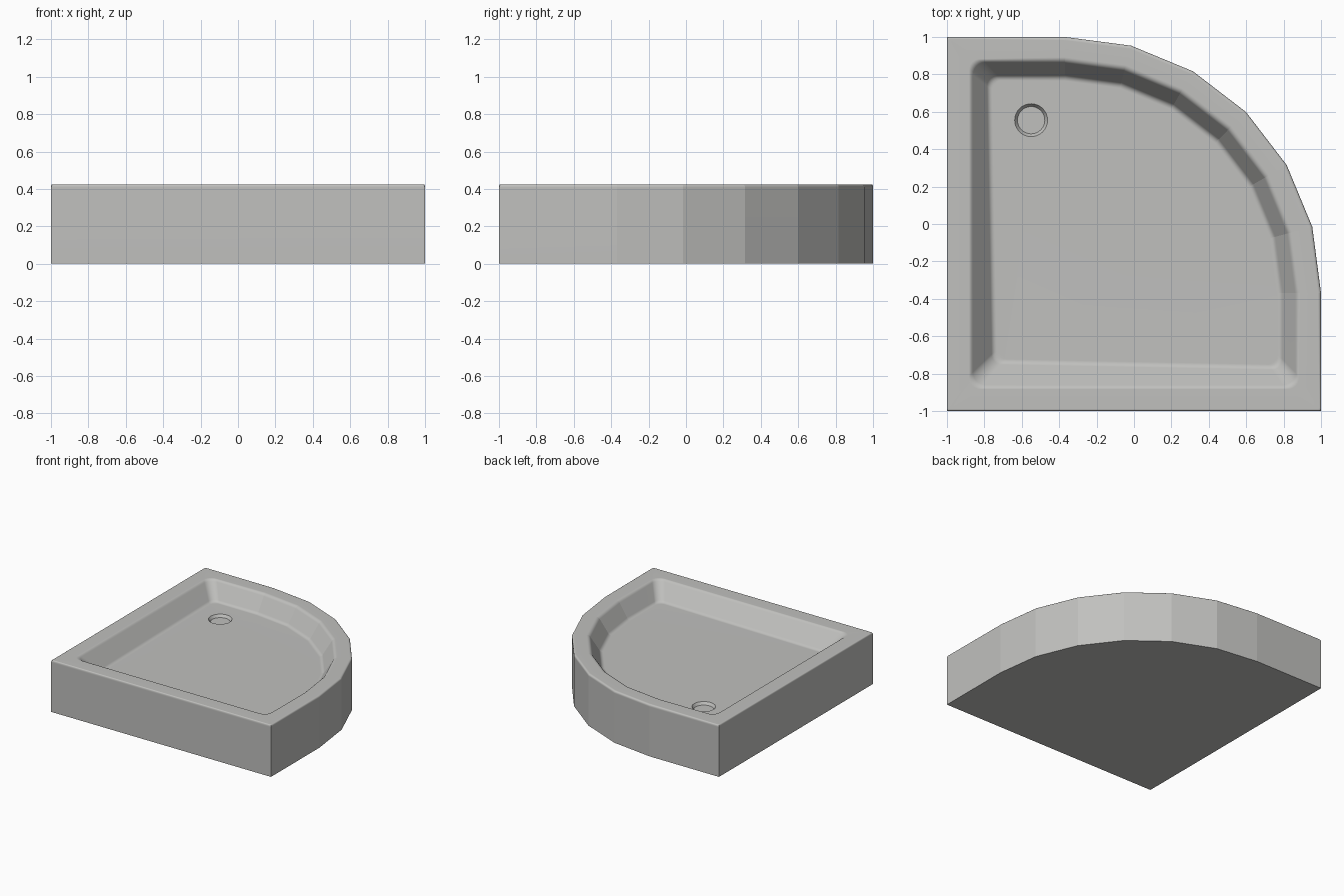
import bpy, bmesh, math
from mathutils import Vector

if "Cube" in bpy.data.objects:
    bpy.data.objects.remove(bpy.data.objects["Cube"])

HEIGHT = 0.425
FLOOR = 0.288
ARC_CENTRE = -0.37
CORNER_STEPS = 6
DRAIN = (-0.55, 0.555)

# Single enamel colour
enamel = bpy.data.materials.new("light grey enamel")
colour = (0.53, 0.53, 0.515, 1)
enamel.diffuse_color = colour
enamel.use_nodes = True
enamel.node_tree.nodes["Principled BSDF"].inputs["Base Color"].default_value = colour


def corner(point, radius, start):
    """Quarter turn that rounds one square corner."""
    sx = math.copysign(radius, point[0])
    sy = math.copysign(radius, point[1])
    cx, cy = point[0] - sx, point[1] - sy
    angles = [math.radians(start + 90 * i / CORNER_STEPS) for i in range(CORNER_STEPS + 1)]
    return [(cx + radius * math.cos(a), cy + radius * math.sin(a)) for a in angles]


def outline(front_left, front_right, back_left, arc_radius, corner_radius, z):
    """Quadrant plan: three square corners and a faceted quarter circle."""
    pts = corner(front_left, corner_radius, 180)
    pts += corner(front_right, corner_radius, 270)
    for i in range(7):
        a = math.radians(15 * i)
        pts.append((ARC_CENTRE + arc_radius * math.cos(a), ARC_CENTRE + arc_radius * math.sin(a)))
    pts += corner(back_left, corner_radius, 90)
    return [Vector((x, y, z)) for x, y in pts]


def square_outline(half, corner_radius, z):
    return outline((-half, -half), (half, -half), (-half, half),
                   half - ARC_CENTRE, corner_radius, z)


def fillet(before, at, after, size, steps=5):
    """Rings that round the edge where two bands meet."""
    rings = []
    for s in range(steps + 1):
        t = s / steps
        ring = []
        for p, q, r in zip(before, at, after):
            a = q + (p - q).normalized() * size
            b = q + (r - q).normalized() * size
            ring.append(a * (1 - t) ** 2 + q * 2 * t * (1 - t) + b * t * t)
        rings.append(ring)
    return rings


def add_ring(bm, points):
    return [bm.verts.new(p) for p in points]


def bridge(bm, lower, upper):
    n = len(lower)
    for i in range(n):
        j = (i + 1) % n
        bm.faces.new((lower[i], lower[j], upper[j], upper[i])).smooth = True


def mark_ring_sharp(bm, ring):
    for i, v in enumerate(ring):
        bm.edges.get((v, ring[(i + 1) % len(ring)])).smooth = False


# Main sections, from the outer foot over the rim to the basin floor
foot = square_outline(1.0, 0.003, 0)
top_edge = square_outline(1.0, 0.003, HEIGHT)
lip = square_outline(0.872, 0.07, HEIGHT)
floor_edge = outline((-0.75, -0.74), (0.785, -0.768), (-0.775, 0.785), 1.155, 0.055, FLOOR)
floor_inner = outline((-0.70, -0.69), (0.735, -0.718), (-0.725, 0.735), 1.105, 0.03, FLOOR)

sections = [foot]
sections += fillet(foot, top_edge, lip, 0.018)
sections += fillet(top_edge, lip, floor_edge, 0.02)
sections += fillet(lip, floor_edge, floor_inner, 0.02)

bm = bmesh.new()
rings = [add_ring(bm, s) for s in sections]
for lower, upper in zip(rings, rings[1:]):
    bridge(bm, lower, upper)

# Crisp facet lines along the curved side
first_facet = 2 * (CORNER_STEPS + 1)
for lower, upper in zip(rings, rings[1:]):
    for i in range(first_facet, first_facet + 7):
        bm.edges.get((lower[i], upper[i])).smooth = False

# Underside
bm.faces.new(rings[0])
mark_ring_sharp(bm, rings[0])


# Drain recess
def circle(radius, z, sides=32):
    return [Vector((DRAIN[0] + radius * math.cos(math.tau * i / sides),
                    DRAIN[1] + radius * math.sin(math.tau * i / sides), z)) for i in range(sides)]


drain_top = add_ring(bm, circle(0.088, FLOOR))
drain_base = add_ring(bm, circle(0.073, FLOOR - 0.022))
bridge(bm, drain_top, drain_base)
bm.faces.new(drain_base)
mark_ring_sharp(bm, drain_top)
mark_ring_sharp(bm, drain_base)

# Basin floor around the drain
border = []
for ring in (rings[-1], drain_top):
    border += [bm.edges.get((v, ring[(i + 1) % len(ring)])) for i, v in enumerate(ring)]
filled = bmesh.ops.triangle_fill(bm, edges=border, use_beauty=True, normal=(0, 0, 1))
for item in filled["geom"]:
    if isinstance(item, bmesh.types.BMFace):
        item.smooth = True

bmesh.ops.recalc_face_normals(bm, faces=bm.faces)
mesh = bpy.data.meshes.new("shower_tray")
bm.to_mesh(mesh)
bm.free()
mesh.materials.append(enamel)
tray = bpy.data.objects.new("shower_tray", mesh)
bpy.context.collection.objects.link(tray)

# Keep the large panels flat next to the rounded edges
normals = tray.modifiers.new("flat_panels", "WEIGHTED_NORMAL")
normals.keep_sharp = True
